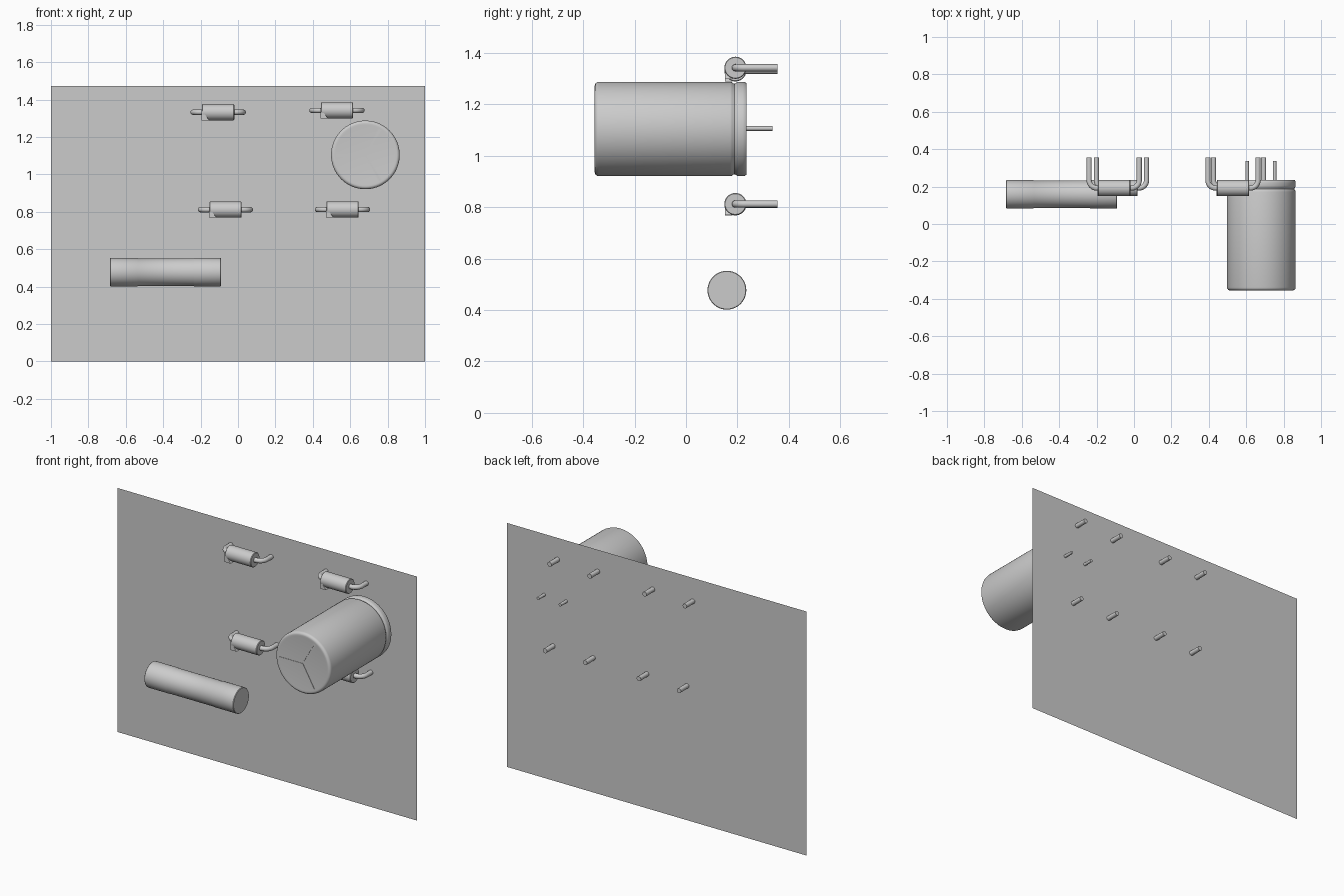
import bpy, bmesh
from math import pi, cos, sin, radians
from mathutils import Vector, Matrix

if "Cube" in bpy.data.objects:
    bpy.data.objects.remove(bpy.data.objects["Cube"])


def finish(name, bm, smooth=True):
    bmesh.ops.recalc_face_normals(bm, faces=bm.faces)
    me = bpy.data.meshes.new(name)
    bm.to_mesh(me)
    bm.free()
    ob = bpy.data.objects.new(name, me)
    bpy.context.collection.objects.link(ob)
    if smooth:
        smooth_shade(ob)
    return ob


def smooth_shade(ob):
    bpy.ops.object.select_all(action='DESELECT')
    bpy.context.view_layer.objects.active = ob
    ob.select_set(True)
    bpy.ops.object.shade_smooth_by_angle(angle=radians(35))


def lathe(name, profile, axis, centre, n=64):
    """Revolve (radius, distance) points around the X or Y axis through centre."""
    bm = bmesh.new()
    rings = []
    for r, d in profile:
        ring = []
        for i in range(n if r > 0 else 1):
            a = 2 * pi * i / n
            c, s = r * cos(a), r * sin(a)
            p = Vector((d, c, s)) if axis == 'X' else Vector((c, d, s))
            ring.append(bm.verts.new(p + Vector(centre)))
        rings.append(ring)
    for a, b in zip(rings, rings[1:]):
        for i in range(n):
            j = (i + 1) % n
            quad = [a[i % len(a)], a[j % len(a)], b[j % len(b)], b[i % len(b)]]
            bm.faces.new(list(dict.fromkeys(quad)))
    return finish(name, bm)


def tube(name, points, radius, n=16):
    """Round wire lying in a horizontal plane along points."""
    pts = [Vector(p) for p in points]
    bm = bmesh.new()
    rings = []
    for k, p in enumerate(pts):
        t = (pts[min(k + 1, len(pts) - 1)] - pts[max(k - 1, 0)]).normalized()
        up = Vector((0, 0, 1))
        side = t.cross(up)
        rings.append([bm.verts.new(p + radius * (cos(2 * pi * i / n) * side + sin(2 * pi * i / n) * up))
                      for i in range(n)])
    for a, b in zip(rings, rings[1:]):
        for i in range(n):
            j = (i + 1) % n
            bm.faces.new((a[i], a[j], b[j], b[i]))
    bm.faces.new(rings[0])
    bm.faces.new(rings[-1])
    return finish(name, bm)


BOARD_Y = 0.277

# circuit board: single thin sheet
bm = bmesh.new()
bm.faces.new([bm.verts.new((x, BOARD_Y, z)) for x, z in ((-1, 0), (1, 0), (1, 1.472), (-1, 1.472))])
finish("circuit_board", bm, False)

# large can capacitor with crimped neck
CX, CZ = 0.681, 1.104
can = lathe("capacitor_can", [
    (0, -0.354), (0.160, -0.354), (0.168, -0.355), (0.173, -0.354), (0.178, -0.351),
    (0.182, -0.346), (0.1835, -0.339), (0.1835, 0.172), (0.182, 0.178), (0.178, 0.183),
    (0.176, 0.188), (0.178, 0.193), (0.182, 0.198), (0.1835, 0.205), (0.1835, 0.221),
    (0.182, 0.229), (0.178, 0.235), (0, 0.235)], 'Y', (CX, 0, CZ), 72)

# scored three-way vent on the can end
bm = bmesh.new()
for k in range(3):
    m = (Matrix.Translation((CX, -0.354, CZ)) @ Matrix.Rotation(radians(60 + 120 * k), 4, 'Y')
         @ Matrix.Translation((0.077 - 0.0007 * k, 0, 0))
         @ Matrix.Diagonal((0.158, 0.004 + 0.0002 * k, 0.003, 1)))
    bmesh.ops.create_cube(bm, size=1, matrix=m)
cutter = finish("vent_cutter", bm, False)
cutter.hide_render = True
mod = can.modifiers.new("vent", 'BOOLEAN')
mod.operation = 'DIFFERENCE'
mod.solver = 'EXACT'
mod.use_self = True
mod.object = cutter
bpy.context.view_layer.objects.active = can
bpy.ops.object.modifier_apply(modifier=mod.name)
bpy.data.objects.remove(cutter)
smooth_shade(can)

# capacitor pins through the board
for side, x in (("left", 0.605), ("right", 0.752)):
    tube(f"capacitor_pin_{side}", [(x, 0.23, CZ + 0.002), (x, 0.337, CZ + 0.002)], 0.009)

# horizontal cylinder with slightly raised end sleeves
lathe("cylinder_component", [
    (0, -0.685), (0.073, -0.685), (0.0755, -0.682), (0.0755, -0.538), (0.074, -0.535),
    (0.074, -0.237), (0.0755, -0.234), (0.0755, -0.093), (0.073, -0.09), (0, -0.09)],
    'X', (0, 0.159, 0.477), 64)


# axial diodes with bent leads
def diode(tag, cx, cz):
    cy = 0.192
    h, r = 0.086, 0.043
    lathe(f"diode_{tag}_body", [(0, -h), (r - 0.003, -h), (r, -h + 0.003),
                                (r, h - 0.003), (r - 0.003, h), (0, h)], 'X', (cx, cy, cz), 40)
    for side, s in (("left", -1), ("right", 1)):
        bend, lx = 0.042, 0.134
        path = [(cx + s * (h - 0.01), cy, cz)]
        for i in range(9):
            a = pi / 2 * i / 8
            path.append((cx + s * (lx - bend + bend * sin(a)), cy + bend * (1 - cos(a)), cz))
        path.append((cx + s * lx, 0.355, cz))
        tube(f"diode_{tag}_lead_{side}", path, 0.014)
    # slanted polarity marker on the cathode end
    bm = bmesh.new()
    tri = [bm.verts.new((cx + x, cy - 0.041, cz + z))
           for x, z in ((-h - 0.003, 0.012), (-h - 0.003, -0.043), (-h + 0.038, -0.043))]
    ext = bmesh.ops.extrude_face_region(bm, geom=[bm.faces.new(tri)])
    bmesh.ops.translate(bm, vec=(0, 0.03, 0),
                        verts=[g for g in ext["geom"] if isinstance(g, bmesh.types.BMVert)])
    finish(f"diode_{tag}_marker", bm, False)


for tag, x, z in (("upper_left", -0.106, 1.332), ("upper_right", 0.529, 1.342),
                  ("lower_left", -0.067, 0.811), ("lower_right", 0.559, 0.812)):
    diode(tag, x, z)
